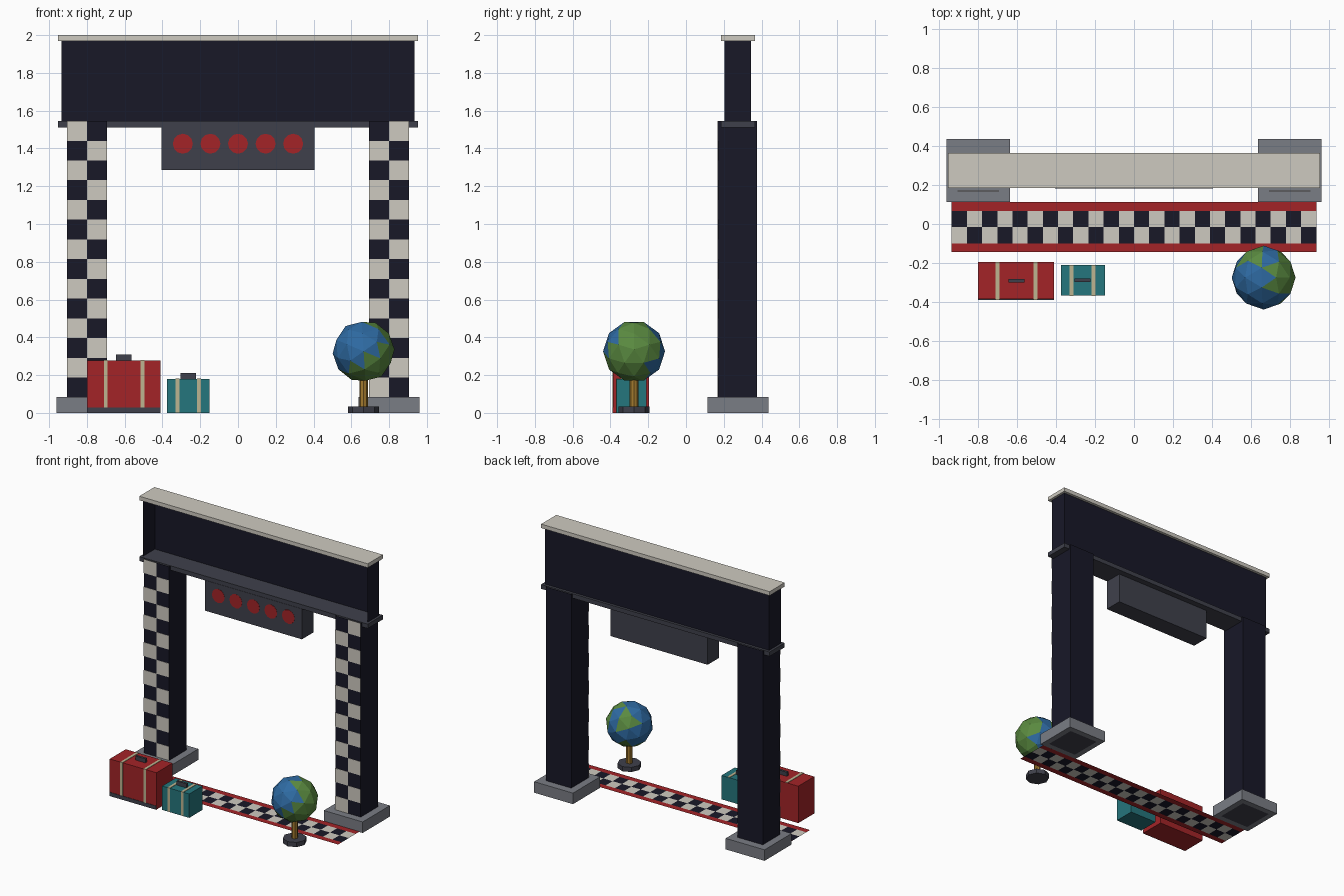
import bpy, bmesh, math
from mathutils import Vector, Matrix

if "Cube" in bpy.data.objects:
    bpy.data.objects.remove(bpy.data.objects["Cube"])


def material(name, rgb):
    """Material from display RGB, stored as linear values."""
    lin = [((c / 255 + 0.055) / 1.055) ** 2.4 for c in rgb]
    m = bpy.data.materials.new(name)
    m.use_nodes = True
    m.diffuse_color = (*lin, 1)
    m.node_tree.nodes["Principled BSDF"].inputs["Base Color"].default_value = (*lin, 1)
    return m


NAVY = material("navy", (24, 24, 39))
CREAM = material("cream", (206, 202, 192))
RED = material("red", (163, 36, 39))
TEAL = material("teal", (37, 118, 125))
DARK = material("dark grey", (63, 64, 75))
GREY = material("mid grey", (122, 125, 133))
BLUE = material("ocean blue", (46, 106, 162))
GREEN = material("land green", (90, 138, 64))
GOLD = material("brass", (163, 122, 46))
TAN = material("strap tan", (190, 181, 145))


def finish(name, bm, *mats):
    me = bpy.data.meshes.new(name)
    bm.to_mesh(me)
    bm.free()
    for m in mats:
        me.materials.append(m)
    ob = bpy.data.objects.new(name, me)
    bpy.context.collection.objects.link(ob)
    return ob


def add_box(bm, x, y, z):
    """Box from (low, high) pairs on each axis."""
    size = [hi - lo for lo, hi in (x, y, z)]
    mid = [(lo + hi) / 2 for lo, hi in (x, y, z)]
    bmesh.ops.create_cube(bm, size=1, matrix=Matrix.Translation(mid) @ Matrix.Diagonal((*size, 1)))


def box(name, mat, x, y, z, open_sides=()):
    """Box object; faces pointing along open_sides are left out."""
    bm = bmesh.new()
    add_box(bm, x, y, z)
    bm.normal_update()
    gone = [f for f in bm.faces if any(f.normal.dot(Vector(d)) > 0.9 for d in open_sides)]
    bmesh.ops.delete(bm, geom=gone, context="FACES")
    return finish(name, bm, mat)


def add_cylinder(bm, centre, r, depth, sides, rot=Matrix()):
    bmesh.ops.create_cone(bm, cap_ends=True, segments=sides, radius1=r, radius2=r,
                          depth=depth, matrix=Matrix.Translation(centre) @ rot)


UP, DOWN, FRONT = (0, 0, 1), (0, 0, -1), (0, -1, 0)

# Gantry beam, a trough open to the front, with its cap and ledge
box("beam", NAVY, (-0.935, 0.935), (0.205, 0.345), (1.545, 1.97), (FRONT, DOWN))
box("beam_cap", CREAM, (-0.953, 0.953), (0.185, 0.365), (1.97, 2))
box("beam_ledge", DARK, (-0.953, 0.953), (0.185, 0.365), (1.512, 1.545))

# Posts with chequered fronts, mirrored left and right
ROWS, FOOT, TOP, HALF = 14, 0.083, 1.545, 0.106
step = (TOP - FOOT) / ROWS
for side, label in ((-1, "right"), (1, "left")):
    cx = side * 0.799
    box(label + "_post", NAVY, (cx - HALF, cx + HALF), (0.17, 0.377), (FOOT, TOP), (UP, DOWN))

    bm = bmesh.new()
    add_box(bm, (cx - 0.162, cx + 0.162), (0.113, 0.437), (0, FOOT))
    bm.faces.ensure_lookup_table()
    under = min(bm.faces, key=lambda f: f.calc_center_median().z)
    bmesh.ops.inset_region(bm, faces=[under], thickness=0.06)
    under.material_index = 1
    finish(label + "_post_foot", bm, GREY, DARK)

    bm = bmesh.new()
    for row in range(ROWS):
        inner, outer = cx, cx + side * HALF
        if row % 2 == 0:
            inner, outer = cx - side * HALF, cx
        z = FOOT + row * step
        add_box(bm, sorted((inner, outer)), (0.168, 0.171), (z, z + step))
    finish(label + "_post_checks", bm, CREAM)

# Hanging light panel with flush lamps
box("light_panel", DARK, (-0.405, 0.405), (0.183, 0.32), (1.285, 1.514))
bm = bmesh.new()
for i in range(5):
    add_cylinder(bm, ((i - 2) * 0.146, 0.183, 1.425), 0.053, 0.003, 12,
                 Matrix.Rotation(math.pi / 2, 4, "X"))
finish("start_lights", bm, RED)

# Chequered floor strip with red borders
COLS = 24
edges = (-0.143, -0.099, -0.016, 0.067, 0.112)
bm = bmesh.new()
for c in range(COLS):
    x0, x1 = [-0.935 + 1.87 * k / COLS for k in (c, c + 1)]
    for r in range(4):
        y0, y1 = edges[r], edges[r + 1]
        f = bm.faces.new([bm.verts.new(p) for p in
                          ((x0, y0, 0.004), (x1, y0, 0.004), (x1, y1, 0.004), (x0, y1, 0.004))])
        f.material_index = 2 if r in (0, 3) else (c + r) % 2
bmesh.ops.remove_doubles(bm, verts=bm.verts, dist=0.0001)
finish("floor_strip", bm, NAVY, CREAM, RED)


# Suitcases with straps over the front and top, and handles
def suitcase(name, mat, x, y, height, straps, handle_x):
    box(name + "_body", mat, x, y, (0, height))
    bm = bmesh.new()
    for s in straps:
        add_box(bm, (s - 0.01, s + 0.01), (y[0] - 0.003, y[1] - 0.001), (0.002, height + 0.003))
    finish(name + "_straps", bm, TAN)
    hy = sum(y) / 2
    box(name + "_handle", DARK, (handle_x - 0.041, handle_x + 0.041),
        (hy - 0.009, hy + 0.009), (height, height + 0.031))


suitcase("large_case", RED, (-0.8, -0.41), (-0.386, -0.195), 0.278, (-0.7, -0.506), -0.604)
box("large_case_kick_plate", DARK, (-0.8, -0.41), (-0.3895, -0.385), (0, 0.028))
suitcase("small_case", TEAL, (-0.375, -0.15), (-0.367, -0.21), 0.18, (-0.32, -0.207), -0.263)

# Globe on its stand
GX, GY = 0.665, -0.275
bm = bmesh.new()
add_cylinder(bm, (GX, GY, 0.0175), 0.082, 0.035, 8)
finish("globe_base", bm, DARK)
bm = bmesh.new()
add_cylinder(bm, (GX, GY, 0.11), 0.023, 0.15, 8)
finish("globe_pole", bm, GOLD)

# Tilted faceted globe; land lies near chosen directions
bm = bmesh.new()
bmesh.ops.create_icosphere(bm, subdivisions=2, radius=0.164,
                           matrix=Matrix.Rotation(math.radians(23), 4, "Y"))
southland = Vector((0.55, 0, -0.75))
cape = Vector((0.75, 0.05, 0.65)).normalized()
island = Vector((-0.4, 0.75, 0.5)).normalized()
bay = Vector((0.35, 0.8, -0.5)).normalized()
for f in bm.faces:
    n = f.calc_center_median().normalized()
    main = n.dot(southland) > 0.17 and n.dot(bay) < 0.88
    f.material_index = int(main or n.dot(cape) > 0.75 or n.dot(island) > 0.84)
bmesh.ops.translate(bm, verts=bm.verts, vec=(GX, GY, 0.326))
finish("globe", bm, BLUE, GREEN)
